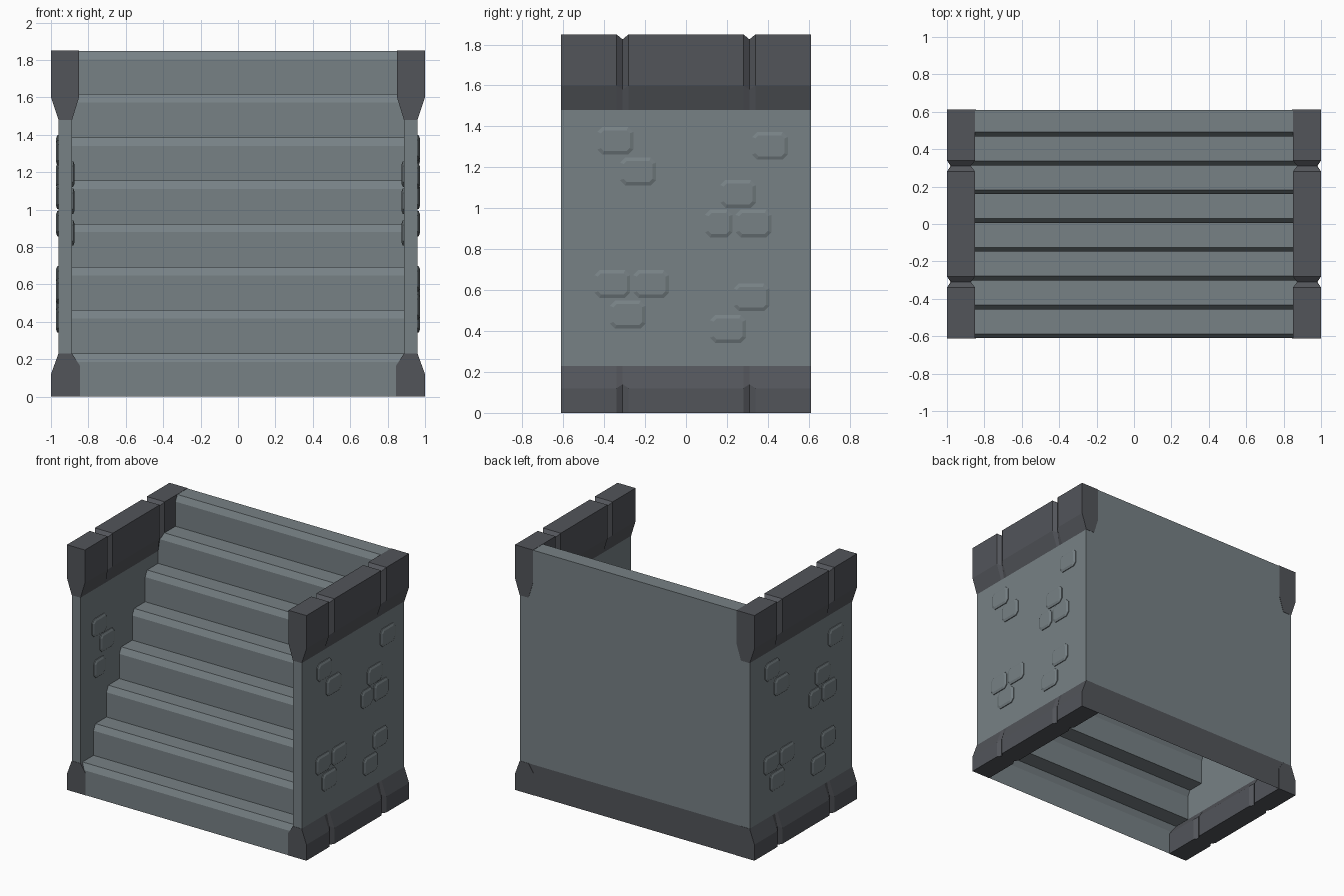
import bpy, bmesh

if "Cube" in bpy.data.objects:
    bpy.data.objects.remove(bpy.data.objects["Cube"])


def material(name, rgb):
    m = bpy.data.materials.new(name)
    m.diffuse_color = (*rgb, 1)
    m.use_nodes = True
    m.node_tree.nodes["Principled BSDF"].inputs["Base Color"].default_value = m.diffuse_color
    return m


STONE = material("grey stone", (0.185, 0.22, 0.235))
TRIM = material("dark trim", (0.085, 0.09, 0.102))


def finish(name, bm, mats, normals=True):
    if normals:
        bmesh.ops.recalc_face_normals(bm, faces=bm.faces[:])
    me = bpy.data.meshes.new(name)
    bm.to_mesh(me)
    bm.free()
    for m in mats:
        me.materials.append(m)
    ob = bpy.data.objects.new(name, me)
    bpy.context.collection.objects.link(ob)
    return ob


def loft(name, rings, mat):
    """Skin a row of closed rings and cap both ends."""
    bm = bmesh.new()
    loops = [[bm.verts.new(p) for p in ring] for ring in rings]
    n = len(loops[0])
    for a, b in zip(loops, loops[1:]):
        for i in range(n):
            j = (i + 1) % n
            bm.faces.new((a[i], a[j], b[j], b[i]))
    bm.faces.new(loops[0][::-1])
    bm.faces.new(loops[-1])
    return finish(name, bm, [mat])


# Staircase shell: stepped front with chamfered nosings, plain back, open below
STEPS, RISE, RUN, W, D = 8, 0.231, 0.154, 0.887, 0.61
profile = [(-D, 0)]
for i in range(STEPS):
    y, z = -D + i * RUN, (i + 1) * RISE
    profile += [(y, z - 0.045), (y + 0.023, z)]
    profile.append((y + RUN if i < STEPS - 1 else D, z))
profile += [(D, 0.23), (D, 0)]
bm = bmesh.new()
left = [bm.verts.new((-W, y, z)) for y, z in profile]
right = [bm.verts.new((W, y, z)) for y, z in profile]
for i in range(len(profile) - 1):
    f = bm.faces.new((left[i], right[i], right[i + 1], left[i + 1]))
    # the low band across the back is trim
    f.material_index = 1 if i == len(profile) - 2 else 0
finish("staircase", bm, [STONE, TRIM], normals=False)

# Cross-sections (x, z) of the side parts; the pinched ones form V grooves
CAP = [(0.96, 1.48), (1.0, 1.60), (1.0, 1.85), (0.85, 1.85), (0.85, 1.60), (0.887, 1.48)]
CAP_PINCH = [(0.96, 1.48), (0.978, 1.58), (0.978, 1.825), (0.872, 1.825), (0.872, 1.58), (0.887, 1.48)]
BASE = [(0.96, 0.23), (1.0, 0.12), (1.0, 0), (0.845, 0), (0.845, 0.165), (0.887, 0.23)]
BASE_PINCH = [(0.96, 0.23), (0.98, 0.14), (0.98, 0), (0.865, 0), (0.865, 0.18), (0.887, 0.23)]
WALL = [(0.96, 0.1), (0.96, 1.6), (0.887, 1.6), (0.887, 0.1)]
E = 0.612
STATIONS = [(-E, 0), (-0.34, 0), (-0.31, 1), (-0.28, 0),
            (0.28, 0), (0.31, 1), (0.34, 0), (E, 0)]


def grooved(name, s, full, pinch):
    rings = [[(s * x, y, z) for x, z in (pinch if g else full)] for y, g in STATIONS]
    loft(name, rings, TRIM)


# Raised bricks: centre y, centre z, width
OUTER = [(-0.345, 1.33, .175), (-0.235, 1.18, .175), (0.41, 1.305, .175),
         (0.255, 1.07, .175), (0.16, 0.925, .135), (0.33, 0.925, .175),
         (-0.36, 0.63, .175), (-0.17, 0.63, .175), (-0.285, 0.48, .175),
         (0.32, 0.565, .175), (0.205, 0.41, .175)]
INNER = [(-0.39, 1.19, .175), (-0.30, 1.045, .175), (-0.39, 0.875, .135)]


def octagon(x, y, z, hw, hh, c):
    pts = [(hw, hh - c), (hw - c, hh), (c - hw, hh), (-hw, hh - c),
           (-hw, c - hh), (c - hw, -hh), (hw - c, -hh), (hw, c - hh)]
    return [(x, y + a, z + b) for a, b in pts]


def brick(name, x, out, y, z, w):
    hw, hh = w / 2, 0.068
    loft(name, [octagon(x - out * 0.01, y, z, hw, hh, 0.025),
                octagon(x + out * 0.006, y, z, hw, hh, 0.025),
                octagon(x + out * 0.013, y, z, hw - 0.017, hh - 0.017, 0.015)], STONE)


for side, s in (("left", -1), ("right", 1)):
    loft(side + "_wall", [[(s * x, y, z) for x, z in WALL] for y in (-D, D)], STONE)
    grooved(side + "_cap", s, CAP, CAP_PINCH)
    grooved(side + "_base", s, BASE, BASE_PINCH)
    for k, (y, z, w) in enumerate(OUTER):
        brick(f"{side}_outer_brick_{k}", s * 0.96, s, s * y, z, w)
    for k, (y, z, w) in enumerate(INNER):
        brick(f"{side}_inner_brick_{k}", s * 0.887, -s, y, z, w)
